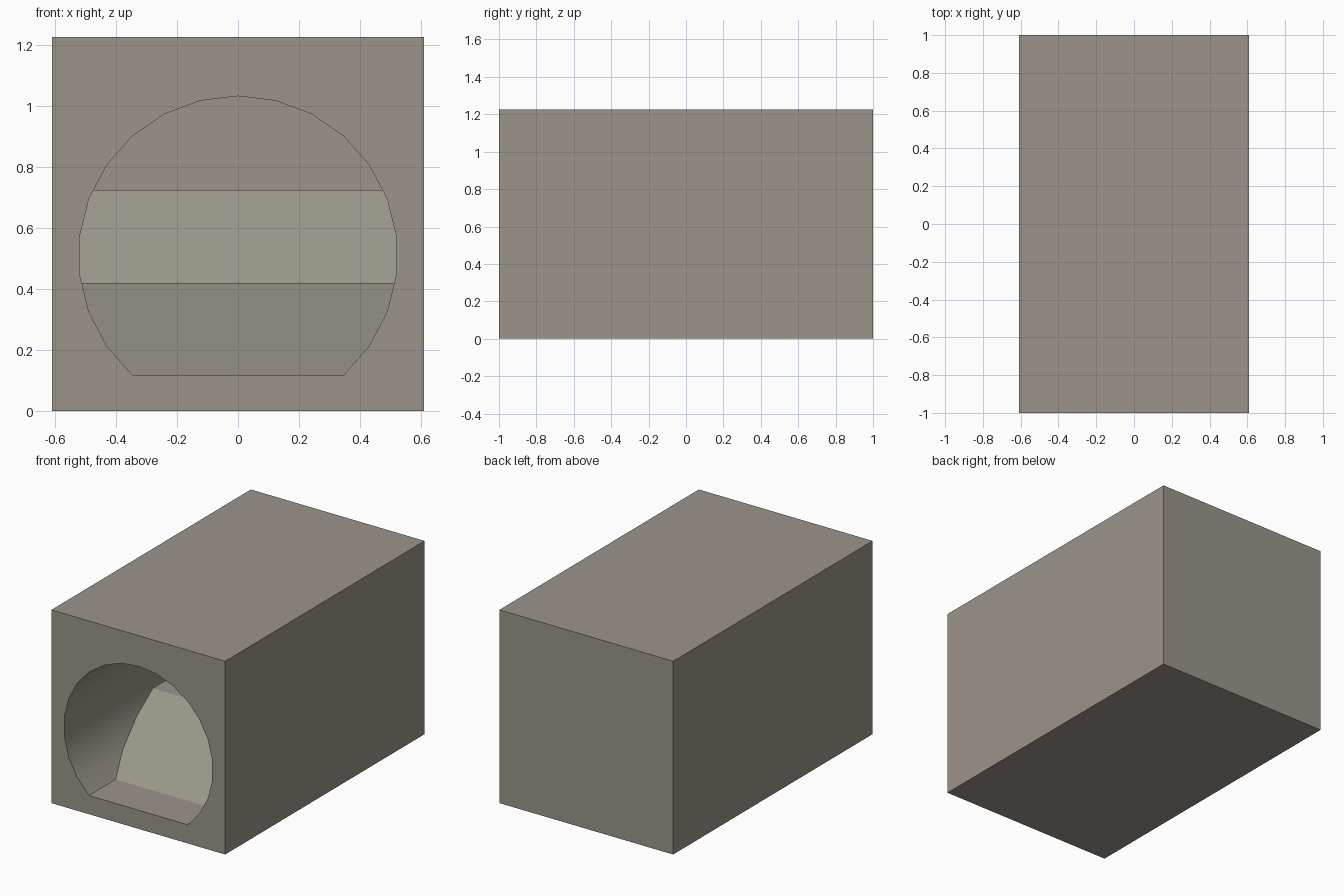
import bpy, bmesh, math

if "Cube" in bpy.data.objects:
    bpy.data.objects.remove(bpy.data.objects["Cube"])

W, H, L = 0.61, 1.227, 1.0            # half width, height, half length
R, CZ, SIDES = 0.523, 0.51, 26        # bore radius, centre height, sides


def material(name, color):
    m = bpy.data.materials.new(name)
    m.diffuse_color = (*color, 1)
    m.use_nodes = True
    m.node_tree.nodes["Principled BSDF"].inputs["Base Color"].default_value = m.diffuse_color
    return m


def finish(name, bm, mats):
    bmesh.ops.recalc_face_normals(bm, faces=bm.faces[:])
    me = bpy.data.meshes.new(name)
    bm.to_mesh(me)
    bm.free()
    for m in mats:
        me.materials.append(m)
    ob = bpy.data.objects.new(name, me)
    bpy.context.collection.objects.link(ob)
    return ob


def loop(bm, pts, y):
    return [bm.verts.new((x, y, z)) for x, z in pts]


def skin(bm, a, b):
    for i in range(len(a)):
        j = (i + 1) % len(a)
        bm.faces.new((a[i], a[j], b[j], b[i]))


concrete = material("warm grey concrete", (0.328, 0.296, 0.258))
slope = material("olive grey slope", (0.323, 0.314, 0.254))

# Block with a flat-floored round bore, closed at the back
box = [(-W, 0), (W, 0), (W, H), (-W, H)]
arch = [(R * math.sin(k * math.tau / SIDES), CZ + R * math.cos(k * math.tau / SIDES))
        for k in range(-10, 11)]
bm = bmesh.new()
outer, outer_back = loop(bm, box, -L), loop(bm, box, L)
inner, inner_back = loop(bm, arch, -L), loop(bm, arch, L - 0.008)
skin(bm, outer, outer_back)
skin(bm, inner, inner_back)
bm.faces.new(outer_back)
bm.faces.new(inner_back)
rim = [bm.edges.get((ring[i - 1], ring[i])) for ring in (outer, inner) for i in range(len(ring))]
bmesh.ops.triangle_fill(bm, edges=rim, use_beauty=True, normal=(0, -1, 0))
block = finish("tunnel_block", bm, [concrete])
bpy.context.view_layer.objects.active = block
block.select_set(True)
bpy.ops.object.shade_smooth_by_angle(angle=math.radians(30))

# Floor inside: gentle ramp, landing, steeper ramp, upper landing
Z0 = CZ + R * math.cos(10 * math.tau / SIDES)
profile = [(-0.732, Z0), (-0.122, 0.42), (0.427, 0.42), (0.732, 0.725),
           (0.996, 0.725), (0.996, 0.05), (-0.732, 0.05)]
bm = bmesh.new()
left = [bm.verts.new((-0.55, y, z)) for y, z in profile]
right = [bm.verts.new((0.55, y, z)) for y, z in profile]
skin(bm, left, right)
bm.faces.new(left)
bm.faces.new(right)
bm.normal_update()
for f in bm.faces:                     # sloped faces get the olive colour
    f.material_index = int(0.1 < abs(f.normal.z) < 0.98)
finish("ramped_floor", bm, [concrete, slope])
